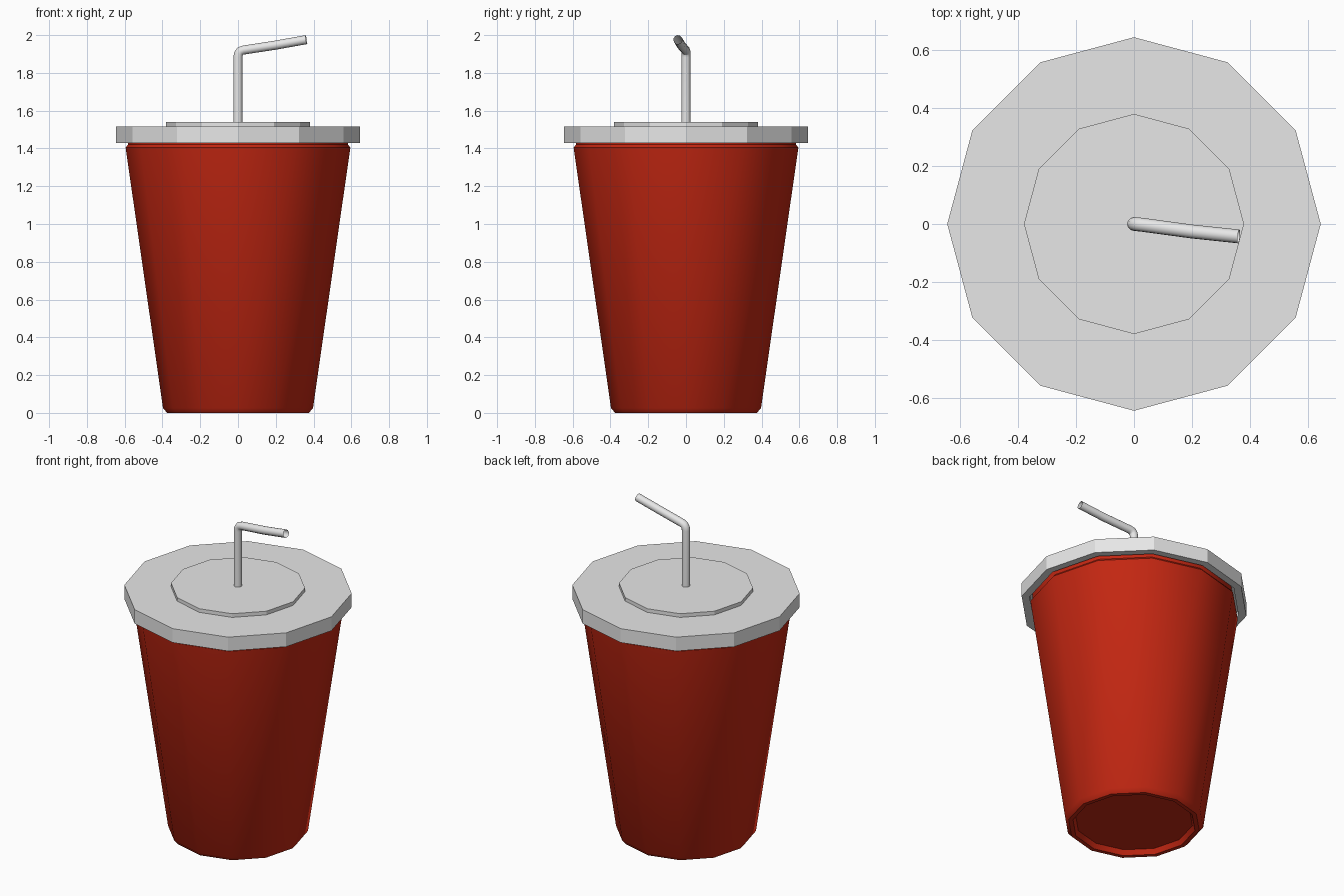
import bpy, bmesh, math

if "Cube" in bpy.data.objects:
    bpy.data.objects.remove(bpy.data.objects["Cube"])

SIDES = 12


def material(name, rgb):
    m = bpy.data.materials.new(name)
    m.diffuse_color = (*rgb, 1.0)
    m.use_nodes = True
    m.node_tree.nodes["Principled BSDF"].inputs["Base Color"].default_value = m.diffuse_color
    return m


def smooth(ob, degrees):
    bpy.ops.object.select_all(action='DESELECT')
    ob.select_set(True)
    bpy.context.view_layer.objects.active = ob
    bpy.ops.object.shade_smooth_by_angle(angle=math.radians(degrees))


def lathe(name, profile, mat):
    """Revolve (radius, z) points into a closed twelve-sided solid, capped at both ends."""
    bm = bmesh.new()
    rings = []
    for r, z in profile:
        rings.append([bm.verts.new((r * math.cos(math.tau * i / SIDES),
                                    r * math.sin(math.tau * i / SIDES), z))
                      for i in range(SIDES)])
    for a, b in zip(rings, rings[1:]):
        for i in range(SIDES):
            j = (i + 1) % SIDES
            bm.faces.new((a[i], a[j], b[j], b[i]))
    bm.faces.new(rings[0][::-1])
    bm.faces.new(rings[-1])
    bmesh.ops.recalc_face_normals(bm, faces=bm.faces)
    me = bpy.data.meshes.new(name)
    bm.to_mesh(me)
    bm.free()
    me.materials.append(mat)
    ob = bpy.data.objects.new(name, me)
    bpy.context.collection.objects.link(ob)
    return ob


red = material("cup red", (0.55, 0.02, 0.006))
white = material("lid white", (0.8, 0.8, 0.8))

# Tapered cup with a recessed base and a rolled-in top edge
cup = lathe("cup", [(0.335, 0.03), (0.35, 0.0), (0.375, 0.0), (0.397, 0.025),
                    (0.595, 1.405), (0.582, 1.42), (0.582, 1.46)], red)
smooth(cup, 35)

# Lid with a hollow underside and a raised centre disc
lathe("lid", [(0.60, 1.46), (0.60, 1.43), (0.645, 1.43), (0.645, 1.517),
              (0.38, 1.517), (0.38, 1.54)], white)

# Bent, open-ended drinking straw
path = [(0, 0, 1.50), (0, 0, 1.885), (0.003, 0, 1.902), (0.012, -0.001, 1.915),
        (0.03, -0.003, 1.921), (0.20, -0.026, 1.947), (0.362, -0.043, 1.976)]
curve = bpy.data.curves.new("straw", 'CURVE')
curve.dimensions = '3D'
curve.bevel_depth = 0.024
curve.bevel_resolution = 4
spline = curve.splines.new('POLY')
spline.points.add(len(path) - 1)
for p, co in zip(spline.points, path):
    p.co = (*co, 1)
curve.materials.append(white)
straw = bpy.data.objects.new("straw", curve)
bpy.context.collection.objects.link(straw)
bpy.ops.object.select_all(action='DESELECT')
straw.select_set(True)
bpy.context.view_layer.objects.active = straw
bpy.ops.object.convert(target='MESH')
smooth(bpy.context.view_layer.objects.active, 50)
